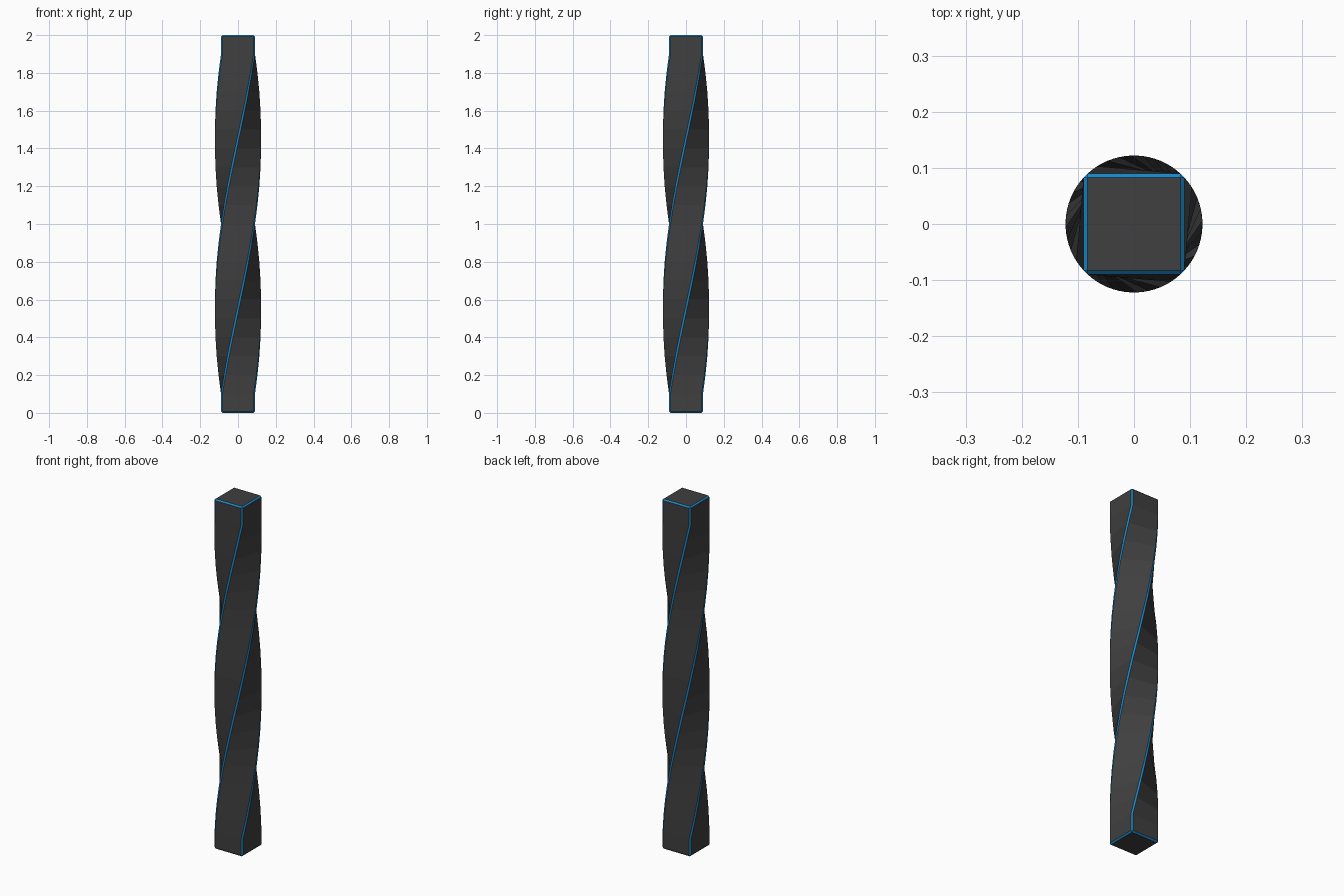
import bpy, bmesh
from math import pi
from mathutils import Matrix, Vector

if "Cube" in bpy.data.objects:
    bpy.data.objects.remove(bpy.data.objects["Cube"])

HALF, HEIGHT, CHAMFER = 0.09, 2.0, 0.0075
Z0, Z1, STEPS, TWIST = 0.1, 1.9, 18, pi


def material(name, color):
    m = bpy.data.materials.new(name)
    m.diffuse_color = color
    m.use_nodes = True
    m.node_tree.nodes["Principled BSDF"].inputs["Base Color"].default_value = m.diffuse_color
    return m


# Square bar with every edge chamfered; chamfer faces use the blue slot
bm = bmesh.new()
bmesh.ops.create_cube(bm, size=1)
bmesh.ops.scale(bm, vec=(2 * HALF, 2 * HALF, HEIGHT), verts=bm.verts)
bmesh.ops.translate(bm, vec=(0, 0, HEIGHT / 2), verts=bm.verts)
bmesh.ops.bevel(bm, geom=bm.edges[:], offset=CHAMFER, offset_type='OFFSET',
                segments=1, profile=0.5, affect='EDGES', material=1)

# Horizontal cuts along the twisting section
for i in range(STEPS + 1):
    z = Z0 + (Z1 - Z0) * i / STEPS
    bmesh.ops.bisect_plane(bm, geom=bm.verts[:] + bm.edges[:] + bm.faces[:],
                           plane_co=(0, 0, z), plane_no=(0, 0, 1))

# Half-turn twist, with short straight ends
for v in bm.verts:
    t = min(max((v.co.z - Z0) / (Z1 - Z0), 0), 1)
    v.co = Matrix.Rotation(TWIST * t, 3, 'Z') @ v.co

bmesh.ops.recalc_face_normals(bm, faces=bm.faces[:])
mesh = bpy.data.meshes.new("twisted_column")
bm.to_mesh(mesh)
bm.free()
mesh.materials.append(material("dark_grey", (0.05, 0.05, 0.05, 1)))
mesh.materials.append(material("blue_edge", (0.01, 0.25, 0.6, 1)))
column = bpy.data.objects.new("twisted_column", mesh)
bpy.context.collection.objects.link(column)
